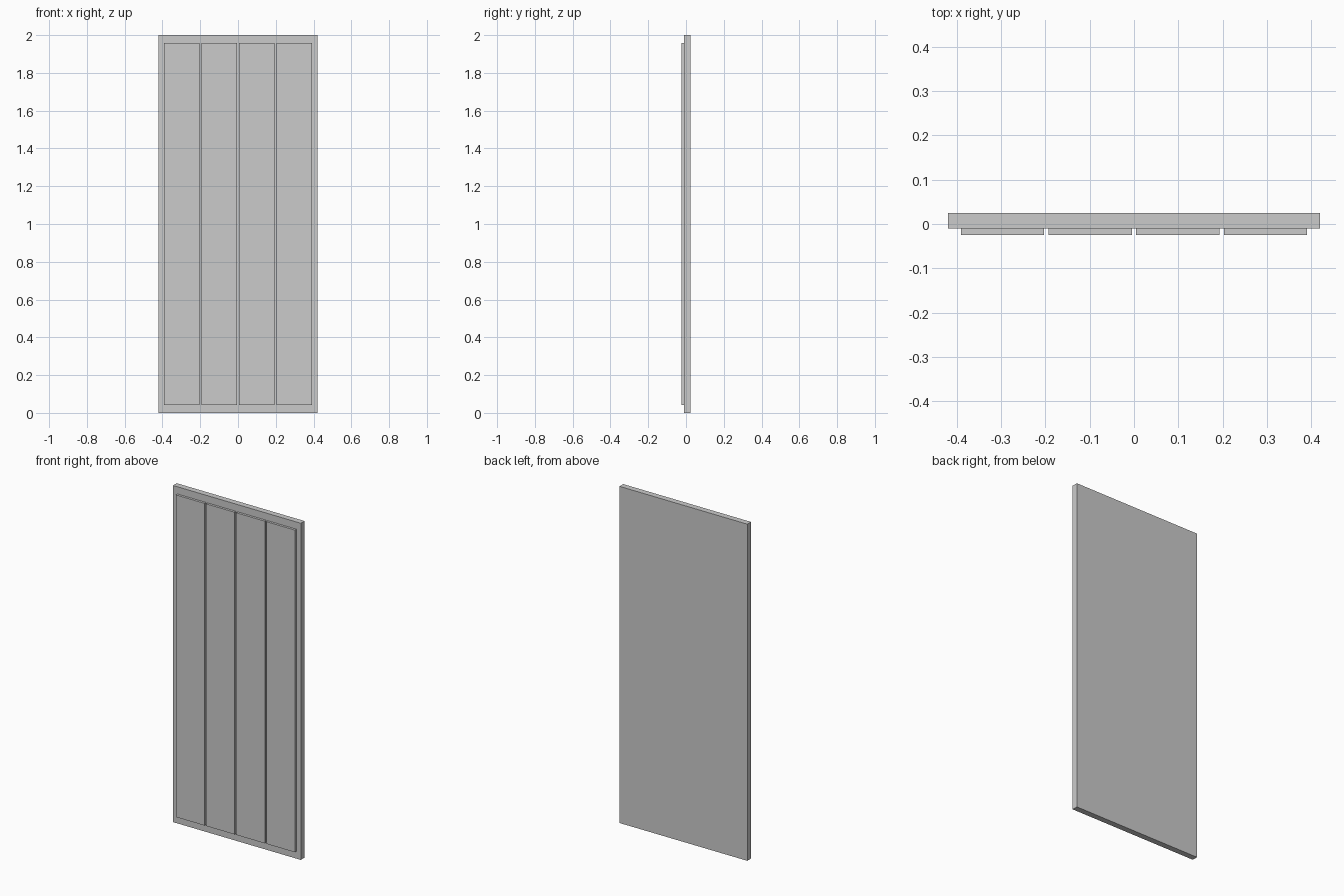
import bpy

if "Cube" in bpy.data.objects:
    bpy.data.objects.remove(bpy.data.objects["Cube"])


def box(name, x0, x1, y0, y1, z0, z1):
    bpy.ops.mesh.primitive_cube_add(
        size=1, location=((x0 + x1) / 2, (y0 + y1) / 2, (z0 + z1) / 2))
    ob = bpy.context.object
    ob.name = name
    ob.scale = (x1 - x0, y1 - y0, z1 - z0)
    bpy.ops.object.transform_apply(location=False, rotation=False, scale=True)
    return ob


HALF_DEPTH = 0.0245
FACE_Y = -0.0105      # front of the slab, where the planks sit

# Backing slab of the door
box("door_slab", -0.42, 0.42, FACE_Y, HALF_DEPTH, 0, 2)

# Four vertical planks on the front, with narrow gaps
COUNT, GAP, HALF_SPAN, MARGIN_Z = 4, 0.01, 0.391, 0.043
width = (2 * HALF_SPAN - (COUNT - 1) * GAP) / COUNT
for i in range(COUNT):
    x = -HALF_SPAN + i * (width + GAP)
    box(f"front_plank_{i + 1}", x, x + width, -HALF_DEPTH, FACE_Y,
        MARGIN_Z, 2 - MARGIN_Z)
